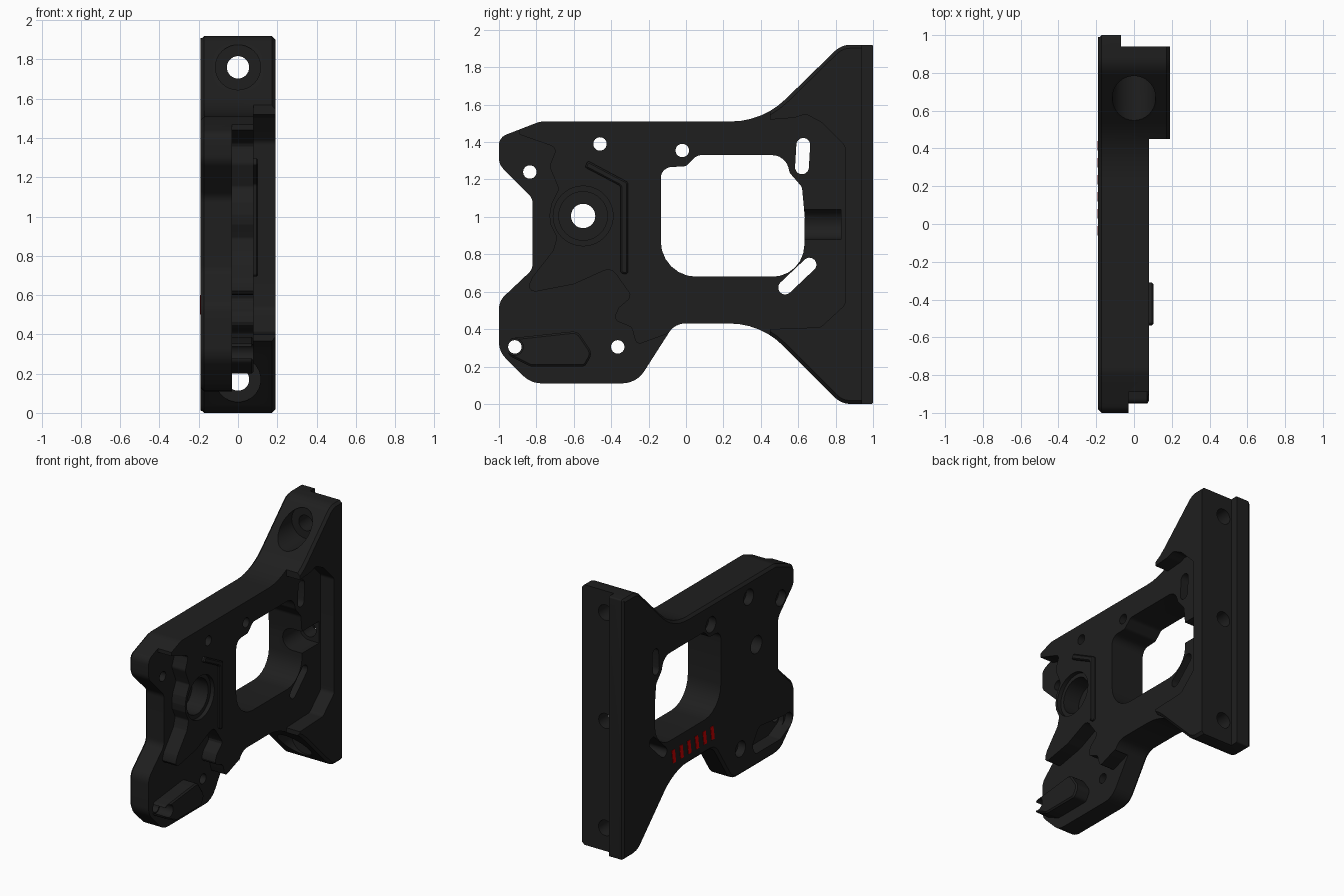
import bpy, bmesh, math
from mathutils import Vector

if "Cube" in bpy.data.objects:
    bpy.data.objects.remove(bpy.data.objects["Cube"])


def material(name, rgb):
    m = bpy.data.materials.new(name)
    m.diffuse_color = (*rgb, 1)
    m.use_nodes = True
    m.node_tree.nodes["Principled BSDF"].inputs["Base Color"].default_value = m.diffuse_color
    return m


BLACK = material("matte black", (0.0135, 0.0135, 0.0135))
RED = material("red", (0.6, 0.0, 0.0))


def rounded(corners, steps=6):
    """Polygon from (a, b, radius) corners with filleted arcs."""
    out, n = [], len(corners)
    for i, (a, b, r) in enumerate(corners):
        p = Vector((a, b, 0))
        if r == 0:
            out.append((a, b))
            continue
        u = (Vector((*corners[i - 1][:2], 0)) - p).normalized()
        v = (Vector((*corners[(i + 1) % n][:2], 0)) - p).normalized()
        half = u.angle(v) / 2
        c = p + (u + v).normalized() * (r / math.sin(half))
        t = r / math.tan(half)
        s, e = (p + u * t - c).normalized(), (p + v * t - c).normalized()
        for k in range(steps + 1):
            q = c + s.slerp(e, k / steps).normalized() * r
            out.append((q.x, q.y))
    return out


def circle(a, b, r, n=32):
    return [(a + r * math.cos(2 * math.pi * k / n), b + r * math.sin(2 * math.pi * k / n)) for k in range(n)]


def slot(p, q, r, n=10):
    """Capsule outline between two points."""
    t = math.atan2(q[1] - p[1], q[0] - p[0])
    out = []
    for c, off in ((q, -math.pi / 2), (p, math.pi / 2)):
        for k in range(n + 1):
            w = t + off + math.pi * k / n
            out.append((c[0] + r * math.cos(w), c[1] + r * math.sin(w)))
    return out


def prism(name, pts, d0, d1, axis="x", chamfer=0, ends=(), mat=BLACK):
    """Extrude an outline along x (points are y,z) or along y (points are x,z)."""
    bm = bmesh.new()
    place = (lambda d, a, b: (d, a, b)) if axis == "x" else (lambda d, a, b: (a, d, b))
    lo = [bm.verts.new(place(d0, *p)) for p in pts]
    hi = [bm.verts.new(place(d1, *p)) for p in pts]
    bm.faces.new(lo)
    bm.faces.new(hi)
    for i in range(len(pts)):
        bm.faces.new((lo[i - 1], lo[i], hi[i], hi[i - 1]))
    bmesh.ops.recalc_face_normals(bm, faces=bm.faces[:])
    if chamfer:
        edges = [e for e in bm.edges if any(all(abs(v.co.x - d) < 1e-5 for v in e.verts) for d in ends)]
        bmesh.ops.bevel(bm, geom=edges, offset=chamfer, segments=1, affect="EDGES")
    me = bpy.data.meshes.new(name)
    bm.to_mesh(me)
    bm.free()
    me.materials.append(mat)
    ob = bpy.data.objects.new(name, me)
    bpy.context.collection.objects.link(ob)
    return ob


def cut(target, cutter):
    """Subtract a cutter, then discard it."""
    bpy.context.view_layer.objects.active = target
    mod = target.modifiers.new("cut", "BOOLEAN")
    mod.operation, mod.solver, mod.object = "DIFFERENCE", "EXACT", cutter
    bpy.ops.object.modifier_apply(modifier=mod.name)
    bpy.data.objects.remove(cutter, do_unlink=True)


# Bracket body: full side outline at full width
outline = rounded([
    (-1, 1.425, .06), (-.78, 1.51, .12), (.41, 1.51, .42), (.83, 1.92, .12),
    (1, 1.92, .01), (1, 0, .01), (.83, 0, .12), (.4, .43, .4), (-.06, .43, .1),
    (-.265, .11, .14), (-.83, .11, .14), (-1, .28, .12), (-1, .55, .1),
    (-.82, .72, .07), (-.82, 1.1, .07), (-1, 1.28, .08)])
body = prism("bracket_body", outline, -.19, .19, chamfer=.018, ends=(-.19, .19))

# Main recess that leaves the thick rear frame
cut(body, prism("recess", rounded([
    (-1.2, -.1, 0), (.45, -.1, 0), (.45, .40, 0), (.72, .41, .04), (.85, .53, .04),
    (.85, 1.38, .04), (.725, 1.505, .04), (.64, 1.55, .04), (.58, 1.53, .04),
    (.45, 1.52, 0), (.45, 2.1, 0), (-1.2, 2.1, 0)]), .08, .4))

# Lower step around the front of the plate
cut(body, prism("front_step", rounded([
    (-1.2, -.1, 0), (-.1, -.1, 0), (-.1, .375, 0), (-.265, .315, .025), (-.29, .41, .03),
    (-.39, .45, .03), (-.36, .515, .03), (-.29, .575, .03), (-.4, .73, .05), (-.6, .64, .08),
    (-.86, .59, .03), (-.82, .68, .06), (-.71, .82, .03), (-.69, .89, .02), (-.725, .96, .02),
    (-.73, 1.01, .02), (-.72, 1.07, .02), (-.68, 1.15, .02), (-.73, 1.27, .03),
    (-.69, 1.37, .03), (-.89, 1.44, 0), (-.89, 1.7, 0), (-1.2, 1.7, 0)], 3), -.03, .4))

# Large window
window = rounded([
    (-.135, 1.265, .06), (0, 1.27, .04), (.06, 1.33, .05), (.53, 1.33, .09), (.555, 1.235, .04),
    (.62, 1.16, .05), (.635, 1, .1), (.63, .68, .17), (-.135, .68, .19)])
cut(body, prism("window", window, -.4, .4))

# Curved end slots
cut(body, prism("upper_slot", slot((.62, 1.265), (.627, 1.385), .037), -.4, .4))
cut(body, prism("lower_slot", slot((.53, .622), (.66, .745), .037), -.4, .4))

# Bearing bore with stepped mouth
for r, x0 in ((.16, .05), (.13, -.08), (.065, -.4)):
    cut(body, prism("bore", circle(-.55, 1.005, r, 40), x0, .4))

# Back pocket and raised front pad share one shape
pad_shape = rounded([
    (-.95, .35, .03), (-.58, .39, .05), (-.5, .27, .05), (-.54, .2, .03),
    (-.83, .2, .05), (-.95, .26, .03)])
cut(body, prism("back_pocket", pad_shape, -.4, -.09))
pad = prism("front_pad", pad_shape, -.04, .08, chamfer=.01, ends=(.08,))

# Screw holes, recessed on the back
for y, z in ((-.46, 1.39), (-.835, 1.24), (-.02, 1.355), (-.915, .305), (-.365, .305)):
    cut(body, prism("screw_hole", circle(y, z, .036, 24), -.4, .4))
    cut(body, prism("screw_recess", circle(y, z, .058, 24), -.4, -.13))
cut(pad, prism("pad_bite", circle(-.915, .305, .045, 24), -.4, .4))

# Rear mounting holes with deep head pockets
for z in (.17, 1.76):
    cut(body, prism("head_pocket", circle(0, z, .115), .3, .79, axis="y"))
    cut(body, prism("bolt_hole", circle(0, z, .057), .6, 1.2, axis="y"))
cut(body, prism("middle_channel", slot((0, .96), (.15, .96), .08), .55, .83, axis="y"))
cut(body, prism("middle_bolt_hole", circle(0, .96, .055), .7, 1.2, axis="y"))

# Rear locating step
cut(body, prism("rear_step", [(-.07, -.1), (.4, -.1), (.4, 2.1), (-.07, 2.1)], .94, 1.2, axis="y"))

# Raised angled rib
rib = rounded([(-.525, 1.3, .01), (-.31, 1.185, .02), (-.31, .69, .015), (-.35, .7, .015),
               (-.35, 1.165, .02), (-.54, 1.265, .01)])
prism("angled_rib", rib, .06, .102, chamfer=.008, ends=(.102,))

# Plain red accent dashes on the back face
for i in range(6):
    y = -.06 + .09 * i
    prism("accent_dash", [(y, .5), (y + .035, .5), (y + .05, .6), (y + .015, .6)], -.193, -.188, mat=RED)

bpy.ops.object.select_all(action="SELECT")
bpy.context.view_layer.objects.active = body
bpy.ops.object.shade_smooth_by_angle(angle=math.radians(28))
